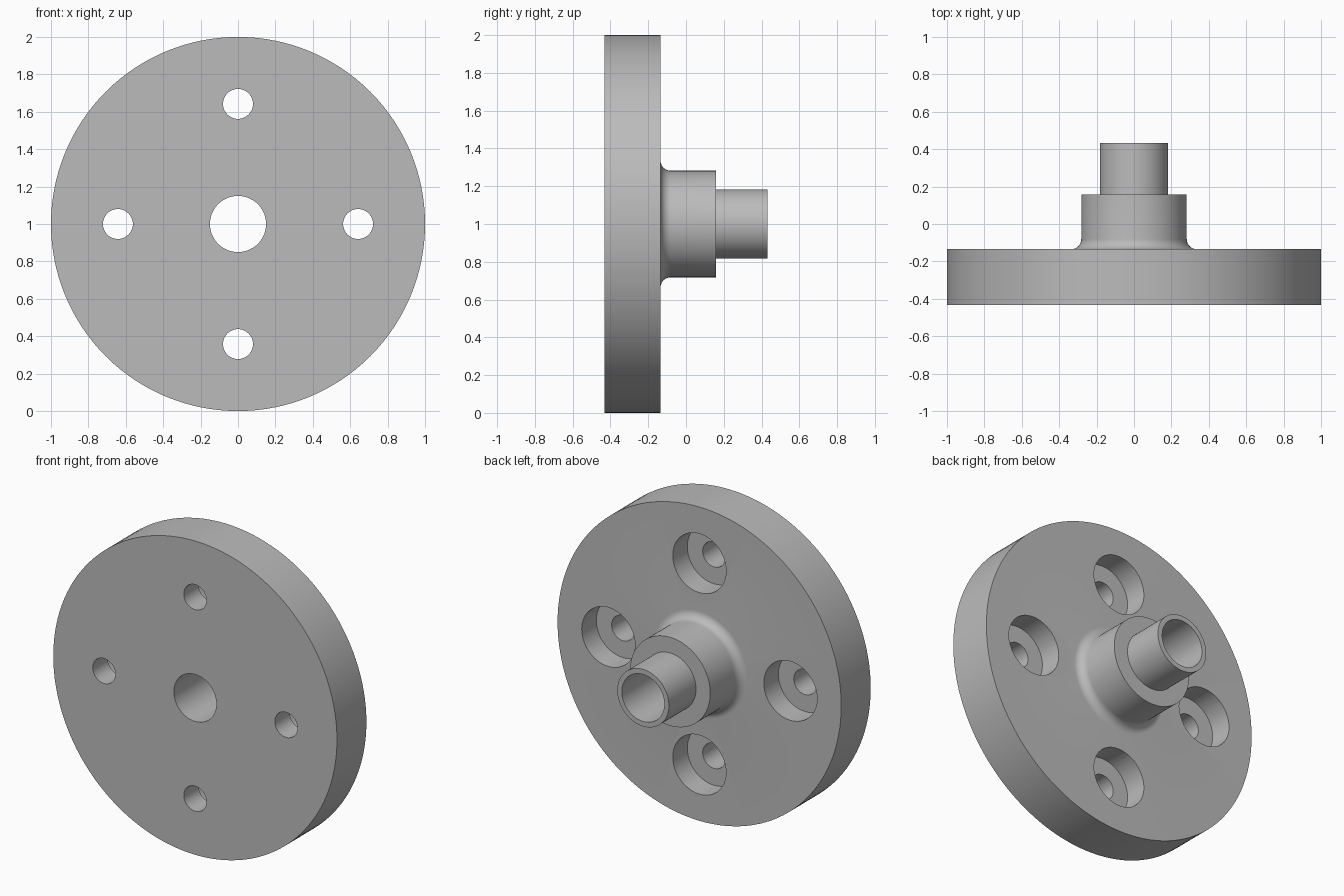
import bpy
import bmesh
from math import cos, sin, pi
from mathutils import Matrix, Vector

if "Cube" in bpy.data.objects:
    bpy.data.objects.remove(bpy.data.objects["Cube"], do_unlink=True)

# Key positions along the flange axis (y)
FRONT, PLATE_BACK, HUB_END, TUBE_END = -0.432, -0.135, 0.159, 0.432
PLATE_R, HUB_R, TUBE_R, BORE_R = 1.0, 0.282, 0.182, 0.15
FILLET = 0.055
BOLT_CIRCLE, BOLT_R, COUNTERBORE_R = 0.642, 0.08, 0.188
SEAT = PLATE_BACK - 0.147

metal = bpy.data.materials.new("machined grey")
metal.use_nodes = True
grey = (0.5, 0.5, 0.5, 1)
metal.diffuse_color = grey
metal.node_tree.nodes["Principled BSDF"].inputs["Base Color"].default_value = grey


def lathe(name, profile, centres, closed, steps):
    """Revolve an (r, y) profile about a y-parallel axis through each centre."""
    bm = bmesh.new()
    for centre in centres:
        verts = [bm.verts.new(centre + Vector((r, y, 0))) for r, y in profile]
        edges = [bm.edges.new(pair) for pair in zip(verts, verts[1:])]
        if closed:
            edges.append(bm.edges.new((verts[-1], verts[0])))
        bmesh.ops.spin(bm, geom=verts + edges, cent=centre, axis=(0, 1, 0),
                       angle=2 * pi, steps=steps, use_duplicate=False)
    bmesh.ops.remove_doubles(bm, verts=bm.verts, dist=1e-5)
    bmesh.ops.recalc_face_normals(bm, faces=bm.faces)
    mesh = bpy.data.meshes.new(name)
    bm.to_mesh(mesh)
    bm.free()
    mesh.materials.append(metal)
    obj = bpy.data.objects.new(name, mesh)
    bpy.context.collection.objects.link(obj)
    return obj


# Flange: plate, filleted hub, stepped tube and through bore
axis = Vector((0, 0, 1))
fillet = [(HUB_R + FILLET * (1 - cos(a)), PLATE_BACK + FILLET * (1 - sin(a)))
          for a in [pi / 2 * (1 - i / 10) for i in range(11)]]
profile = [(BORE_R, FRONT), (PLATE_R, FRONT), (PLATE_R, PLATE_BACK)]
profile += fillet[::-1]
profile += [(HUB_R, HUB_END), (TUBE_R, HUB_END), (TUBE_R, TUBE_END), (BORE_R, TUBE_END)]

# Fillet arc runs from the plate face in to the hub wall
profile[3:14] = [(HUB_R + FILLET * (1 - sin(a)), PLATE_BACK + FILLET * (1 - cos(a)))
                 for a in [pi / 2 * i / 10 for i in range(11)]]
flange = lathe("flange", profile, [axis], True, 128)

# Four counterbored bolt holes
hole = [(0, FRONT - 0.1), (BOLT_R, FRONT - 0.1), (BOLT_R, SEAT),
        (COUNTERBORE_R, SEAT), (COUNTERBORE_R, PLATE_BACK + 0.1), (0, PLATE_BACK + 0.1)]
centres = [axis + Matrix.Rotation(i * pi / 2, 3, "Y") @ Vector((BOLT_CIRCLE, 0, 0))
           for i in range(4)]
cutter = lathe("bolt_hole_cutter", hole, centres, False, 48)
cutter.hide_render = True

cut = flange.modifiers.new("bolt holes", "BOOLEAN")
cut.operation = "DIFFERENCE"
cut.solver = "EXACT"
cut.object = cutter

bpy.ops.object.select_all(action="DESELECT")
flange.select_set(True)
bpy.context.view_layer.objects.active = flange
bpy.ops.object.modifier_apply(modifier=cut.name)
bpy.data.objects.remove(cutter, do_unlink=True)
bpy.ops.object.shade_smooth_by_angle(angle=pi / 6)
